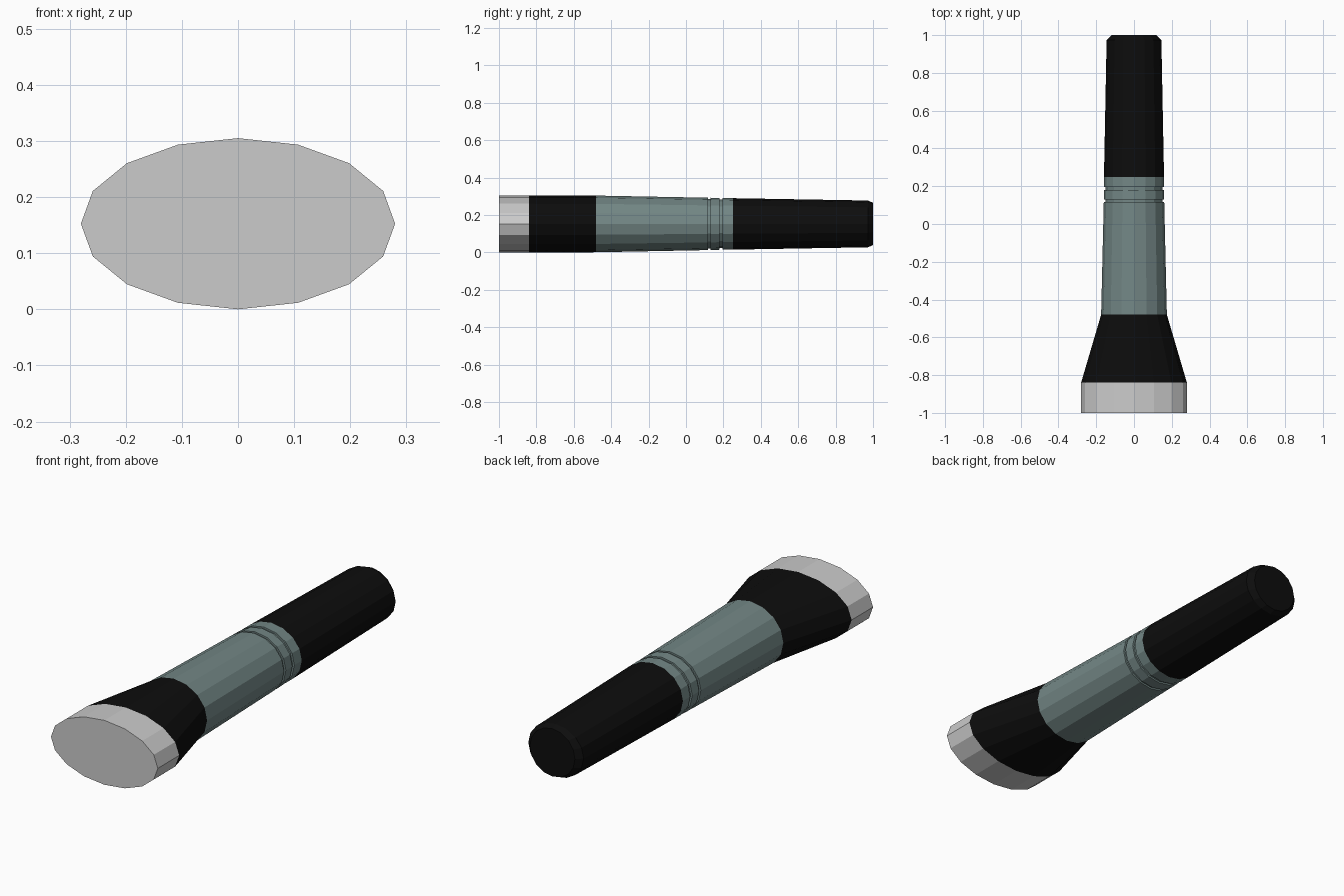
import bpy, bmesh, math

if "Cube" in bpy.data.objects:
    bpy.data.objects.remove(bpy.data.objects["Cube"])

SIDES = 16
CENTRE_Z = 0.1525


def material(name, rgb):
    m = bpy.data.materials.new(name)
    m.diffuse_color = (*rgb, 1)
    m.use_nodes = True
    m.node_tree.nodes["Principled BSDF"].inputs["Base Color"].default_value = m.diffuse_color
    return m


def loft(name, sections, mat=None, cap_front=False, cap_back=False):
    """Skin elliptical rings given as (y, half width, half height)."""
    bm = bmesh.new()
    rings = []
    for y, rx, rz in sections:
        angles = [2 * math.pi * i / SIDES for i in range(SIDES)]
        rings.append([bm.verts.new((rx * math.cos(a), y, CENTRE_Z + rz * math.sin(a)))
                      for a in angles])
    for a, b in zip(rings, rings[1:]):
        for i in range(SIDES):
            j = (i + 1) % SIDES
            bm.faces.new((a[i], a[j], b[j], b[i])[::-1])
    if cap_front:
        bm.faces.new(rings[0])
    if cap_back:
        bm.faces.new(rings[-1][::-1])
    mesh = bpy.data.meshes.new(name)
    bm.to_mesh(mesh)
    bm.free()
    if mat:
        mesh.materials.append(mat)
    obj = bpy.data.objects.new(name, mesh)
    bpy.context.collection.objects.link(obj)
    return obj


black = material("black_rubber", (0.004, 0.004, 0.004))
teal = material("grey_green_metal", (0.17, 0.24, 0.235))

# Flat lens and bezel at the front
loft("lens_head", [(-1, 0.28, 0.1525), (-0.84, 0.28, 0.1525)], cap_front=True)

# Flared neck behind the head
loft("flared_neck", [(-0.84, 0.28, 0.1525), (-0.48, 0.174, 0.1515)], black)

# Tapered barrel with two narrow grooves
barrel = [(-0.48, 0.174, 0.1515)]
for y0, y1, rx, rz in ((0.117, 0.13, 0.160, 0.140), (0.18, 0.195, 0.159, 0.138)):
    barrel += [(y0, rx, rz), (y0, rx - 0.009, rz - 0.008),
               (y1, rx - 0.009, rz - 0.008), (y1, rx, rz)]
barrel.append((0.25, 0.159, 0.1375))
loft("grooved_barrel", barrel, teal)

# Handle with a chamfered end
loft("handle", [(0.25, 0.159, 0.1375), (0.973, 0.145, 0.125), (1, 0.118, 0.113)],
     black, cap_back=True)
